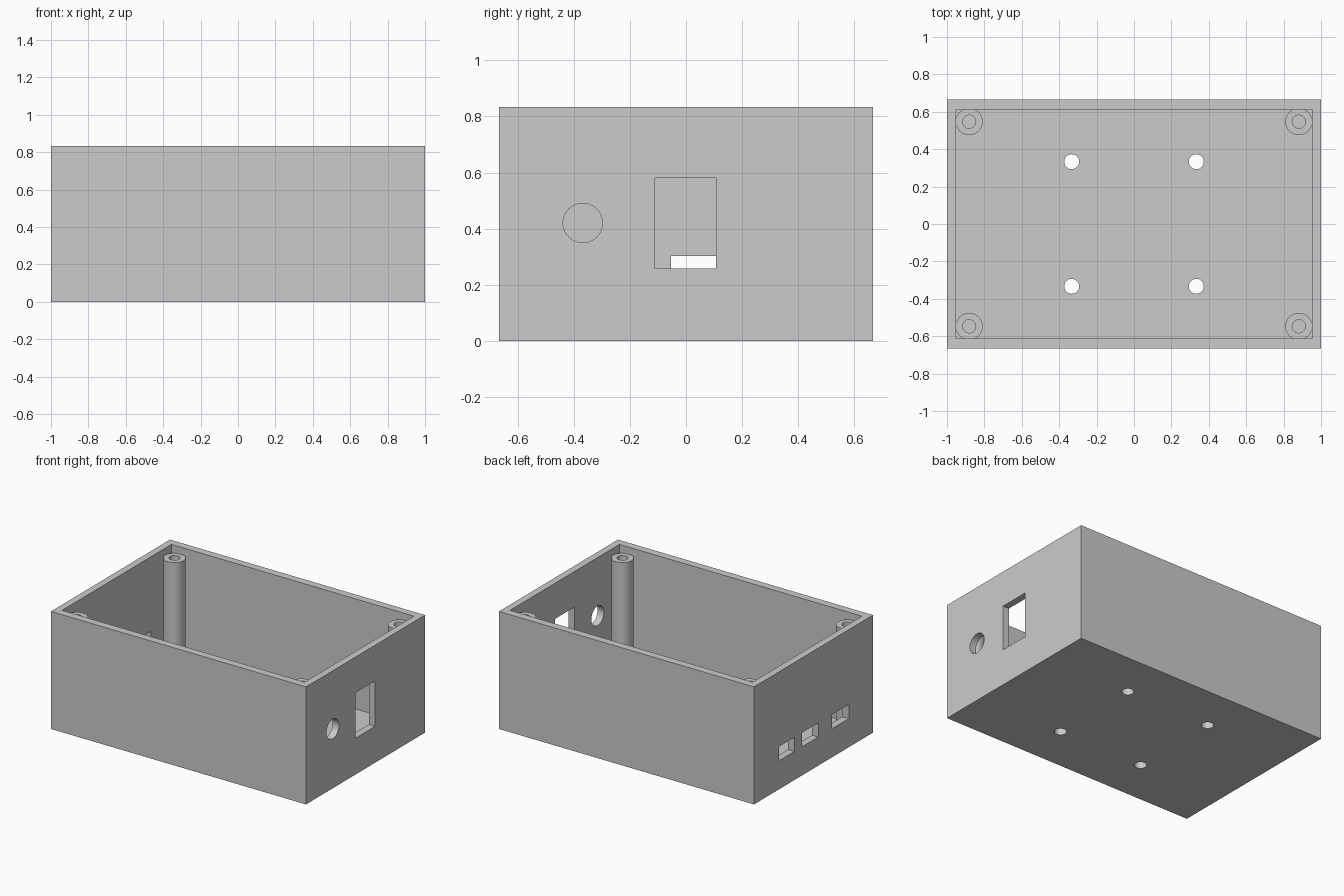
import bpy
import math

cube = bpy.data.objects.get("Cube")
if cube:
    bpy.data.objects.remove(cube, do_unlink=True)

grey = bpy.data.materials.new("plain_grey")
grey.use_nodes = True
colour = (0.6, 0.6, 0.6, 1)
grey.diffuse_color = colour
grey.node_tree.nodes["Principled BSDF"].inputs["Base Color"].default_value = colour

LENGTH, WIDTH, HEIGHT = 2.0, 1.333, 0.833
INNER_X, INNER_Y, FLOOR = 0.951, 0.612, 0.053


def box(name, x, y, z):
    """Box between (min, max) pairs on each axis."""
    spans = (x, y, z)
    bpy.ops.mesh.primitive_cube_add(size=1, location=[(a + b) / 2 for a, b in spans])
    ob = bpy.context.object
    ob.name = name
    ob.scale = [b - a for a, b in spans]
    bpy.ops.object.transform_apply(location=True, rotation=False, scale=True)
    return ob


def cylinder(name, radius, depth, centre, along_x=False):
    bpy.ops.mesh.primitive_cylinder_add(
        vertices=48, radius=radius, depth=depth, location=centre,
        rotation=(0, math.pi / 2 if along_x else 0, 0))
    ob = bpy.context.object
    ob.name = name
    return ob


def cut(target, cutter):
    """Subtract the cutter from the target and discard it."""
    mod = target.modifiers.new("cut", 'BOOLEAN')
    mod.operation = 'DIFFERENCE'
    mod.solver = 'EXACT'
    mod.object = cutter
    bpy.context.view_layer.objects.active = target
    bpy.ops.object.modifier_apply(modifier=mod.name)
    bpy.data.objects.remove(cutter, do_unlink=True)


def finish(ob):
    ob.data.materials.clear()
    ob.data.materials.append(grey)
    bpy.ops.object.select_all(action='DESELECT')
    ob.select_set(True)
    bpy.context.view_layer.objects.active = ob
    bpy.ops.object.shade_smooth_by_angle(angle=math.radians(30))


# Open-topped case
case = box("case", (-LENGTH / 2, LENGTH / 2), (-WIDTH / 2, WIDTH / 2), (0, HEIGHT))
cut(case, box("cavity", (-INNER_X, INNER_X), (-INNER_Y, INNER_Y), (FLOOR, 1)))

# Power inlet and round cable hole in the left end
cut(case, box("inlet_cutter", (0.9, 1.1), (-0.11, 0.107), (0.258, 0.58)))
cut(case, cylinder("cable_cutter", 0.07, 0.2, (1, -0.368, 0.42), along_x=True))

# Three connector slots in the right end
for low, high in ((0.215, 0.385), (-0.053, 0.127), (-0.395, -0.205)):
    cut(case, box("slot_cutter", (-1.1, -0.9), (low, high), (0.203, 0.303)))

# Mounting holes in the floor
for x in (-0.333, 0.333):
    for y in (-0.333, 0.333):
        cut(case, cylinder("mount_cutter", 0.04, 0.2, (x, y, 0.03)))
finish(case)

# Hollow screw posts in the corners, stopping short of the rim
POST_TOP, POST_BASE = 0.781, 0.04
for x_name, x in (("left", 0.881), ("right", -0.881)):
    for y_name, y in (("front", -0.547), ("back", 0.547)):
        middle = (x, y, (POST_TOP + POST_BASE) / 2)
        post = cylinder(f"{y_name}_{x_name}_screw_post", 0.072, POST_TOP - POST_BASE, middle)
        cut(post, cylinder("bore_cutter", 0.035, 1, middle))
        finish(post)
